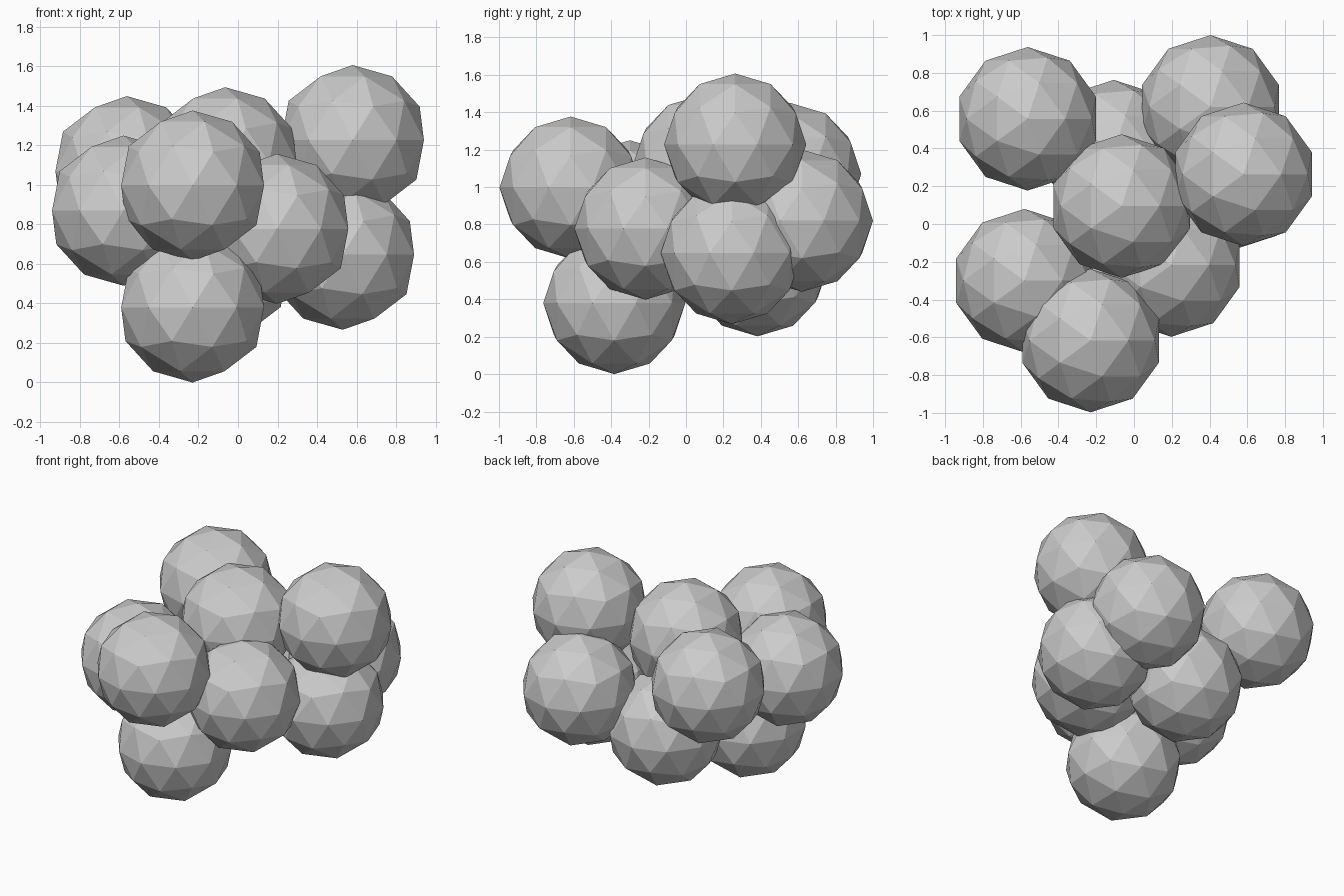
import bpy

if "Cube" in bpy.data.objects:
    bpy.data.objects.remove(bpy.data.objects["Cube"])

RADIUS = 0.38

# Cluster of equal low-poly balls: name -> centre
BALLS = {
    "front_upper_ball": (-0.23, -0.617, 0.997),
    "front_lower_ball": (-0.23, -0.383, 0.38),
    "left_ball": (-0.58, -0.30, 0.87),
    "back_left_upper_ball": (-0.563, 0.557, 1.07),
    "centre_top_ball": (-0.065, 0.095, 1.115),
    "right_top_ball": (0.58, 0.263, 1.227),
    "back_right_ball": (0.405, 0.62, 0.82),
    "front_right_ball": (0.197, -0.217, 0.778),
    "right_lower_ball": (0.53, 0.245, 0.647),
    "back_lower_ball": (-0.107, 0.383, 0.582),
}

for name, centre in BALLS.items():
    bpy.ops.mesh.primitive_ico_sphere_add(subdivisions=2, radius=RADIUS, location=centre)
    bpy.context.object.name = name
